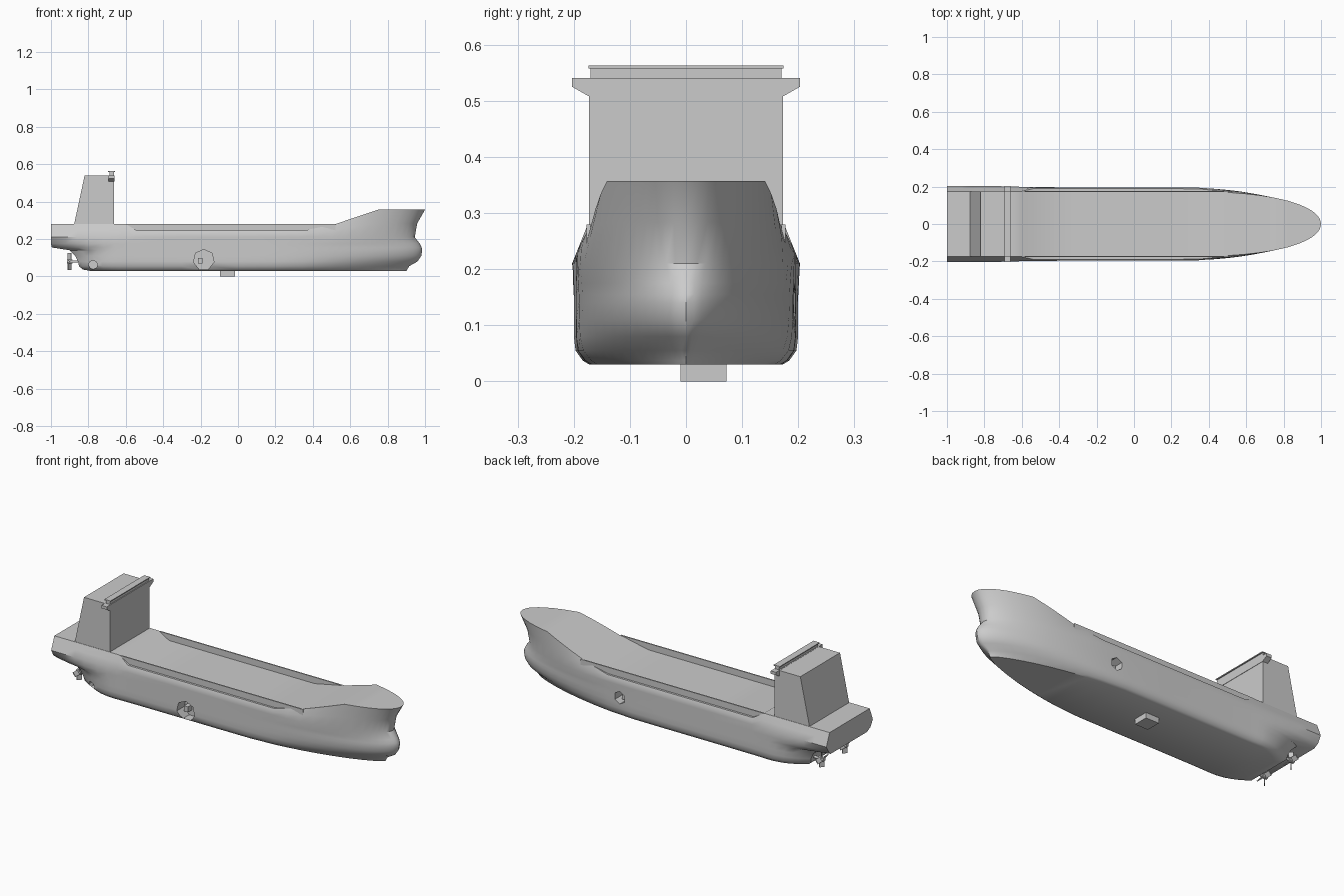
import bpy, bmesh
from math import pi, cos, sin, radians
from mathutils import Matrix, Vector

if "Cube" in bpy.data.objects:
    bpy.data.objects.remove(bpy.data.objects["Cube"])


def finish(name, bm, smooth=None):
    bmesh.ops.remove_doubles(bm, verts=bm.verts, dist=0.0004)
    bmesh.ops.recalc_face_normals(bm, faces=bm.faces)
    me = bpy.data.meshes.new(name)
    bm.to_mesh(me)
    bm.free()
    ob = bpy.data.objects.new(name, me)
    bpy.context.collection.objects.link(ob)
    if smooth:
        bpy.ops.object.select_all(action='DESELECT')
        ob.select_set(True)
        bpy.context.view_layer.objects.active = ob
        bpy.ops.object.shade_smooth_by_angle(angle=radians(smooth))
    return ob


def prism(name, pts, lo, hi, axis='y'):
    """Extrude an (x,z) outline along y, or a (y,z) outline along x."""
    bm = bmesh.new()
    place = (lambda p, d: (p[0], d, p[1])) if axis == 'y' else (lambda p, d: (d, p[0], p[1]))
    a = [bm.verts.new(place(p, lo)) for p in pts]
    b = [bm.verts.new(place(p, hi)) for p in pts]
    bm.faces.new(a)
    bm.faces.new(b)
    for i in range(len(pts)):
        j = (i + 1) % len(pts)
        bm.faces.new((a[i], a[j], b[j], b[i]))
    return finish(name, bm)


def box(name, x0, x1, y0, y1, z0, z1):
    return prism(name, [(x0, z0), (x1, z0), (x1, z1), (x0, z1)], y0, y1)


def interp(table, x):
    for (x0, v0), (x1, v1) in zip(table, table[1:]):
        if x <= x1:
            return v0 + (v1 - v0) * max(0, x - x0) / (x1 - x0)
    return table[-1][1]


# Hull: waterlines as (z, stern x, bow x, half width, stern pinch, bow fullness p, q)
LEVELS = [(.030, -.79, .90, .175, .40, 1.7, .75), (.037, -.83, .905, .187, .40, 1.7, .75),
          (.055, -.85, .915, .200, .38, 1.8, .7), (.080, -.855, .960, .203, .36, 2, .65),
          (.110, -.87, .98, .203, .34, 2.1, .6), (.140, -.90, .985, .203, .30, 2.2, .6),
          (.155, -.995, .982, .203, .22, 2.2, .6), (.175, -1, .972, .203, .10, 2.3, .6),
          (.210, -1, .945, .203, .0, 2.5, .55)]
SHEER = [(-1, .28), (-.6, .28), (-.54, .245), (.35, .245), (.52, .28), (.75, .357), (1, .357)]
STATIONS = [-1, -.97, -.92, -.86, -.8, -.72, -.66, -.6, -.54, -.3, 0, .2, .35, .44, .52, .6, .68,
            .75, .82, .88, .92, .95, .97, .985, .995, 1]


def section(X):
    top = interp(SHEER, X)
    topw = .203 - .4 * (min(top, .28) - .21)
    mid = (.21 + top) / 2
    rows = LEVELS + [(mid, -1, .958, (.203 + topw) / 2, 0, 2.7, .52), (top, -1, 1, topw, 0, 3, .5)]
    out = []
    for z, xs, xb, w, pinch, p, q in rows:
        x = X
        if X > .3:
            x = .3 + (X - .3) * (xb - .3) / .7
        elif X < -.6:
            s = (-.6 - X) / .4
            x = -.6 + s * (xs + .6)
            w *= 1 - pinch * s ** 2.5
        s = max(0, (X - .15) / .85)
        w *= interp([(-.75, 1), (-.5, .965), (1, .965)], X) if z < .22 else 1
        out.append((x, w * max(0, 1 - s ** p) ** q, z))
    return out


bm = bmesh.new()
rings = []
for X in STATIONS:
    pts = section(X)
    rings.append([bm.verts.new((x, -y, z)) for x, y, z in pts] +
                 [bm.verts.new((x, y, z)) for x, y, z in reversed(pts)])
n = len(rings[0])
for r0, r1 in zip(rings, rings[1:]):
    for i in range(n):
        j = (i + 1) % n
        bm.faces.new((r0[i], r0[j], r1[j], r1[i]))
for i in range(n // 2 - 1):
    bm.faces.new((rings[0][i], rings[0][i + 1], rings[0][n - 2 - i], rings[0][n - 1 - i]))
hull = finish("hull", bm, 35)


# Recesses in the hull sides
def recess(name, x, y0, y1, z, r, sides):
    pts = [(x + r * cos(2 * pi * k / sides + pi / 2), z + r * sin(2 * pi * k / sides + pi / 2))
           for k in range(sides)]
    cutter = prism(name, pts, y0, y1)
    cutter.hide_render = True
    cutter.hide_set(True)
    mod = hull.modifiers.new(name, 'BOOLEAN')
    mod.object = cutter
    mod.operation = 'DIFFERENCE'
    mod.solver = 'EXACT'


recess("side_recess_cutter", -.183, -.3, -.13, .089, .056, 7)
recess("far_recess_cutter", .27, .13, .3, .14, .035, 6)
recess("stern_recess_cutter", -.775, -.3, -.13, .062, .024, 8)
box("recess_fitting", -.215, -.19, -.165, -.12, .07, .1)
box("far_recess_fitting", .255, .275, .12, .165, .12, .145)

# Bulwarks along the low deck, both sides
for side, tag in ((-1, "near"), (1, "far")):
    prism(tag + "_bulwark", [(-.6, .28), (-.6, .24), (.52, .24), (.52, .28)],
          side * .17, side * .177)

# Superstructure with bridge wings and roof bar
prism("superstructure", [(-.877, .275), (-.82, .54), (-.662, .54), (-.662, .24)], -.173, .173)
prism("bridge_wings", [(-.203, .525), (-.173, .508), (.173, .508), (.203, .525),
                       (.203, .541), (-.203, .541)], -.692, -.66, 'x')
box("bridge_roof", -.688, -.664, -.17, .17, .54, .559)
box("roof_lip", -.695, -.658, -.174, .174, .558, .563)

# Keel fitting under the bottom
box("keel_fitting", -.095, -.015, -.01, .072, 0, .035)

# Twin propellers: shaft, hub and four pitched blades
for side, tag in ((-1, "near"), (1, "far")):
    bm = bmesh.new()
    c = Vector((-.9, side * .1, .08))
    turn = Matrix.Rotation(pi / 2, 4, 'Y')
    for x, r, d in ((-.87, .007, .09), (-.9, .012, .03)):
        bmesh.ops.create_cone(bm, cap_ends=True, segments=10, radius1=r, radius2=r, depth=d,
                              matrix=Matrix.Translation((x, c.y, c.z)) @ turn)
    for k in range(4):
        m = (Matrix.Translation(c) @ Matrix.Rotation(k * pi / 2, 4, 'X') @
             Matrix.Translation((0, 0, .025)) @ Matrix.Rotation(radians(40), 4, 'Z') @
             Matrix.Diagonal((.005, .026, .04, 1)))
        bmesh.ops.create_cube(bm, size=1, matrix=m)
    finish(tag + "_propeller", bm, 40)
